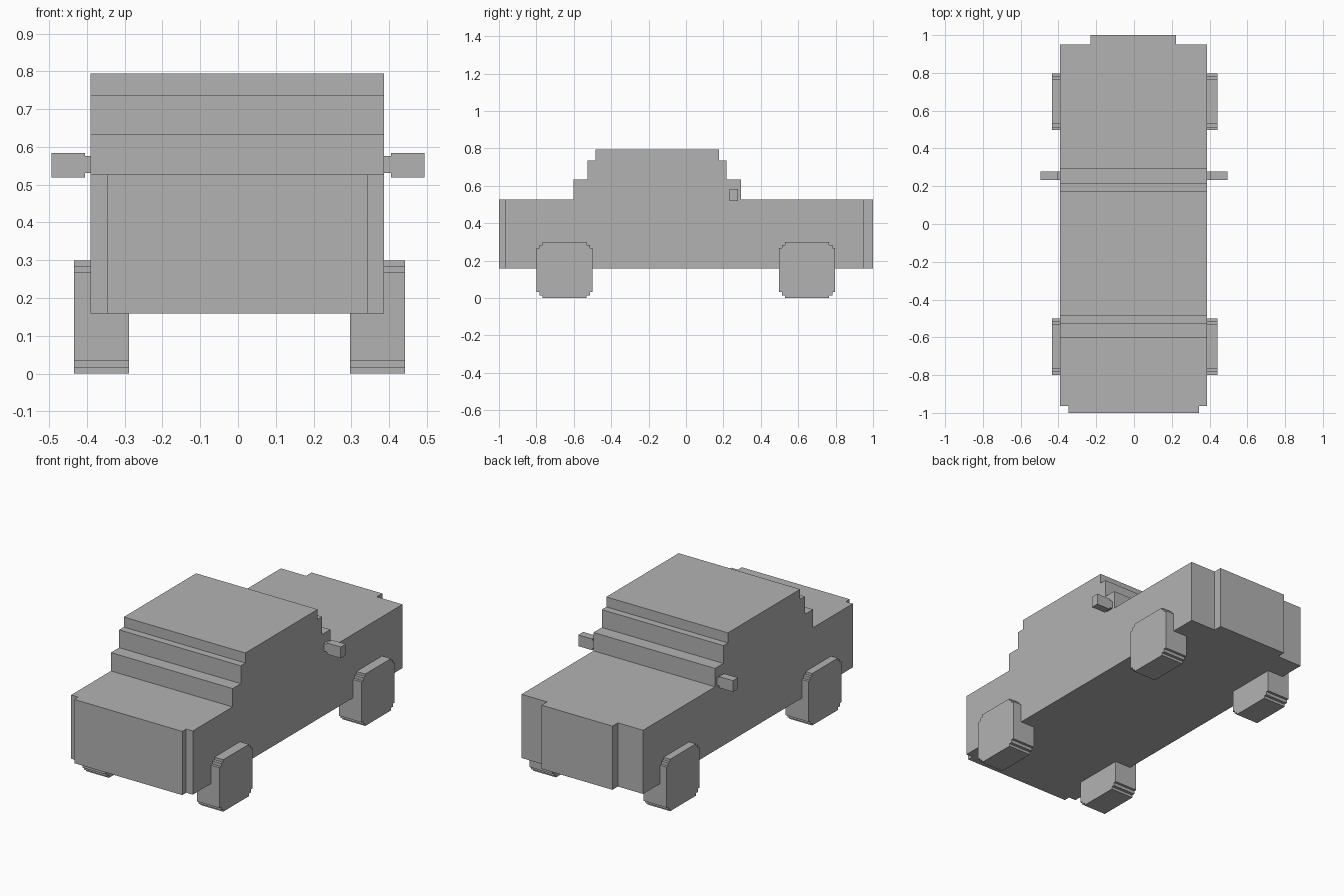
import bpy
import bmesh

cube = bpy.data.objects.get("Cube")
if cube:
    bpy.data.objects.remove(cube, do_unlink=True)

# Single plain grey for the whole vehicle
grey = bpy.data.materials.new("plain grey")
grey.use_nodes = True
colour = (0.45, 0.45, 0.45, 1)
grey.diffuse_color = colour
grey.node_tree.nodes["Principled BSDF"].inputs["Base Color"].default_value = colour


def extrude_profile(name, profile, x0, x1):
    """Extrude a (y, z) outline along x."""
    bm = bmesh.new()
    face = bm.faces.new([bm.verts.new((x0, y, z)) for y, z in profile])
    grown = bmesh.ops.extrude_face_region(bm, geom=[face])["geom"]
    moved = [v for v in grown if isinstance(v, bmesh.types.BMVert)]
    bmesh.ops.translate(bm, verts=moved, vec=(x1 - x0, 0, 0))
    bmesh.ops.recalc_face_normals(bm, faces=bm.faces[:])
    mesh = bpy.data.meshes.new(name)
    bm.to_mesh(mesh)
    bm.free()
    mesh.materials.append(grey)
    obj = bpy.data.objects.new(name, mesh)
    bpy.context.collection.objects.link(obj)
    return obj


def box(name, x0, x1, y0, y1, z0, z1):
    return extrude_profile(name, [(y0, z0), (y1, z0), (y1, z1), (y0, z1)], x0, x1)


def wheel_profile(y, z, r):
    """Square outline with two small stair steps at every corner."""
    a, b = r - 0.015, r - 0.033
    quarter = [(r, b), (a, b), (a, a), (b, a), (b, r)]
    points = []
    for _ in range(4):
        points += quarter
        quarter = [(-v, u) for u, v in quarter]
    return [(y + u, z + v) for u, v in points]


# Body and stepped cabin share one side outline
bottom, deck = 0.159, 0.527
outline = [(-0.964, bottom), (0.95, bottom), (0.95, deck),
           (0.293, deck), (0.293, 0.633), (0.217, 0.633), (0.217, 0.736),
           (0.176, 0.736), (0.176, 0.794), (-0.484, 0.794), (-0.484, 0.736),
           (-0.526, 0.736), (-0.526, 0.633), (-0.601, 0.633),
           (-0.601, deck), (-0.964, deck)]
extrude_profile("body", outline, -0.391, 0.386)

# End panels
box("front_panel", -0.346, 0.344, -1.0, -0.964, bottom, deck)
box("back_panel", -0.23, 0.222, 0.95, 1.0, bottom, deck)

# Wheels
for end, y in (("front", -0.649), ("back", 0.647)):
    for side, x in (("right", -0.361), ("left", 0.369)):
        extrude_profile(f"{end}_{side}_wheel", wheel_profile(y, 0.15, 0.15),
                        x - 0.073, x + 0.073)

# Side mirrors on short arms
for side, s in (("right", -1), ("left", 1)):
    box(f"{side}_mirror_arm", s * 0.38, s * 0.405, 0.232, 0.277, 0.531, 0.576)
    box(f"{side}_mirror", s * 0.405, s * 0.494, 0.232, 0.277, 0.519, 0.584)
